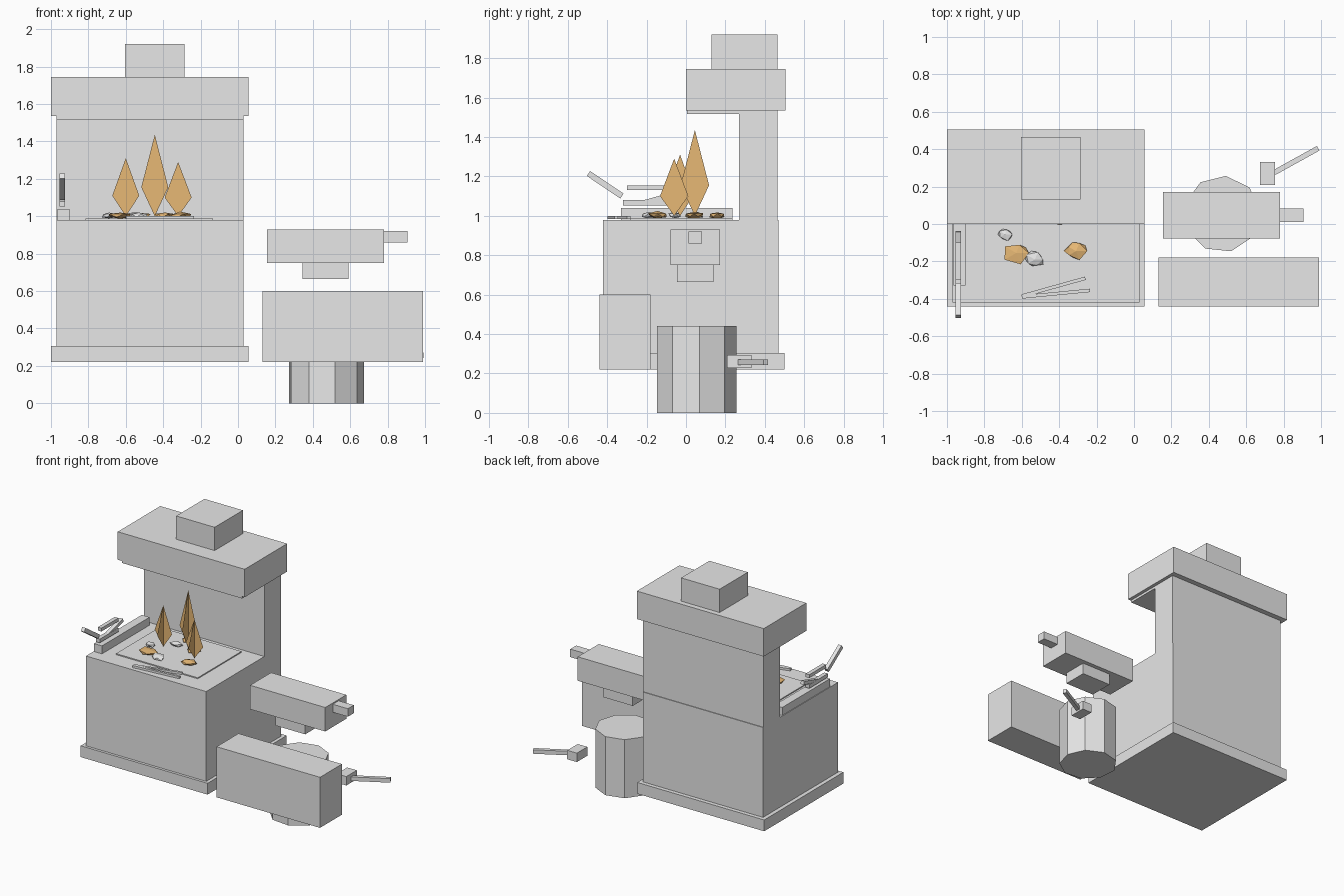
import bpy, bmesh, math, random
from mathutils import Vector

if "Cube" in bpy.data.objects:
    bpy.data.objects.remove(bpy.data.objects["Cube"])

random.seed(4)


def material(name, rgb):
    m = bpy.data.materials.new(name)
    m.diffuse_color = (*rgb, 1)
    m.use_nodes = True
    m.node_tree.nodes["Principled BSDF"].inputs["Base Color"].default_value = m.diffuse_color
    return m


GREY = material("stone grey", (0.8, 0.8, 0.8))
ORANGE = material("ember orange", (0.9, 0.54, 0.2))


def finish(name, bm, mat=GREY):
    me = bpy.data.meshes.new(name)
    bm.to_mesh(me)
    bm.free()
    me.materials.append(mat)
    ob = bpy.data.objects.new(name, me)
    bpy.context.collection.objects.link(ob)
    return ob


def box(name, x, y, z):
    """Box from (min, max) ranges on each axis."""
    bm = bmesh.new()
    bmesh.ops.create_cube(bm, size=1)
    for v in bm.verts:
        v.co = [(r[0] + r[1]) / 2 + c * (r[1] - r[0]) for r, c in zip((x, y, z), v.co)]
    return finish(name, bm)


def bar(name, a, b, width, height):
    """Rectangular rod between two points."""
    a, b = Vector(a), Vector(b)
    d = b - a
    bm = bmesh.new()
    bmesh.ops.create_cube(bm, size=1)
    for v in bm.verts:
        v.co = (v.co.x * width, v.co.y * d.length, v.co.z * height)
    ob = finish(name, bm)
    ob.location = (a + b) / 2
    ob.rotation_euler = d.to_track_quat('Y', 'Z').to_euler()
    return ob


def flame(name, x, y, z_wide, z_top, r=0.072):
    """Two crossed diamond sheets."""
    bm = bmesh.new()
    for dx, dy in ((r, 0), (0, r)):
        pts = [(x, y, 1.0), (x + dx, y + dy, z_wide), (x, y, z_top), (x - dx, y - dy, z_wide)]
        bm.faces.new([bm.verts.new(p) for p in pts])
    return finish(name, bm, ORANGE)


def coal(name, x, y, r, mat):
    """Flattened jagged lump."""
    bm = bmesh.new()
    bmesh.ops.create_icosphere(bm, subdivisions=1, radius=1)
    for v in bm.verts:
        k = random.uniform(0.7, 1.15)
        v.co = (x + v.co.x * r * k, y + v.co.y * r * 0.8 * k, 1.003 + v.co.z * 0.02 * k)
    return finish(name, bm, mat)


# Forge masonry
box("forge_plinth", (-1.0, 0.055), (-0.44, 0.5), (0.22, 0.305))
box("forge_block", (-0.97, 0.03), (-0.42, 0.47), (0.305, 0.98))
box("back_wall", (-0.97, 0.03), (0.27, 0.465), (0.98, 1.535))
box("hood_liner", (-0.97, 0.03), (0.005, 0.3), (1.517, 1.54))
box("hood", (-1.0, 0.055), (0.0, 0.505), (1.535, 1.745))
box("chimney", (-0.605, -0.285), (0.13, 0.465), (1.745, 1.92))
box("hearth_plate", (-0.815, -0.135), (-0.285, 0.235), (0.975, 0.988))

# Fire
flame("flame_left", -0.60, -0.03, 1.11, 1.31)
flame("flame_middle", -0.445, 0.045, 1.155, 1.435)
flame("flame_right", -0.32, -0.06, 1.10, 1.29)
for i, (x, y, r) in enumerate([(-0.63, -0.155, 0.08), (-0.31, -0.145, 0.065),
                               (-0.39, 0.04, 0.065), (-0.52, 0.16, 0.055)]):
    coal(f"ember_{i}", x, y, r, ORANGE)
for i, (x, y, r) in enumerate([(-0.69, -0.055, 0.045), (-0.53, -0.19, 0.06), (-0.55, 0.05, 0.05)]):
    coal(f"coal_{i}", x, y, r, GREY)

# Tongs lying on the hearth
bar("tong_arm_a", (-0.60, -0.385, 0.992), (-0.26, -0.29, 0.992), 0.018, 0.016)
bar("tong_arm_b", (-0.60, -0.39, 0.992), (-0.235, -0.355, 0.992), 0.018, 0.016)

# Bellows and its lever at the left edge
box("bellows_base", (-0.965, -0.9), (-0.33, 0.235), (0.98, 1.04))
box("bellows_lower_board", (-0.955, -0.925), (-0.32, -0.1), (1.052, 1.08))
box("bellows_upper_board", (-0.955, -0.925), (-0.30, -0.1), (1.13, 1.155))
bar("bellows_fold", (-0.94, -0.22, 1.065), (-0.94, -0.04, 1.115), 0.028, 0.025)
bar("bellows_lever", (-0.94, -0.325, 1.1), (-0.94, -0.495, 1.215), 0.028, 0.03)

# Water trough
box("water_trough", (0.13, 0.99), (-0.44, -0.18), (0.22, 0.6))

# Nine-sided stump
bm = bmesh.new()
rings = [[bm.verts.new((0.47 + 0.205 * math.cos(math.radians(4 + 40 * i)),
                        0.053 + 0.205 * math.sin(math.radians(4 + 40 * i)), z))
          for i in range(9)] for z in (0, 0.44)]
bm.faces.new(rings[0][::-1])
bm.faces.new(rings[1])
for i in range(9):
    j = (i + 1) % 9
    bm.faces.new((rings[0][i], rings[0][j], rings[1][j], rings[1][i]))
finish("stump", bm)

# Anvil
box("anvil_body", (0.155, 0.78), (-0.078, 0.172), (0.75, 0.93))
box("anvil_foot", (0.345, 0.59), (-0.045, 0.14), (0.665, 0.75))
box("anvil_horn", (0.78, 0.905), (0.012, 0.082), (0.86, 0.92))

# Hammer
box("hammer_head", (0.675, 0.755), (0.208, 0.332), (0.228, 0.295))
bar("hammer_handle", (0.75, 0.275, 0.257), (0.985, 0.405, 0.257), 0.028, 0.03)
